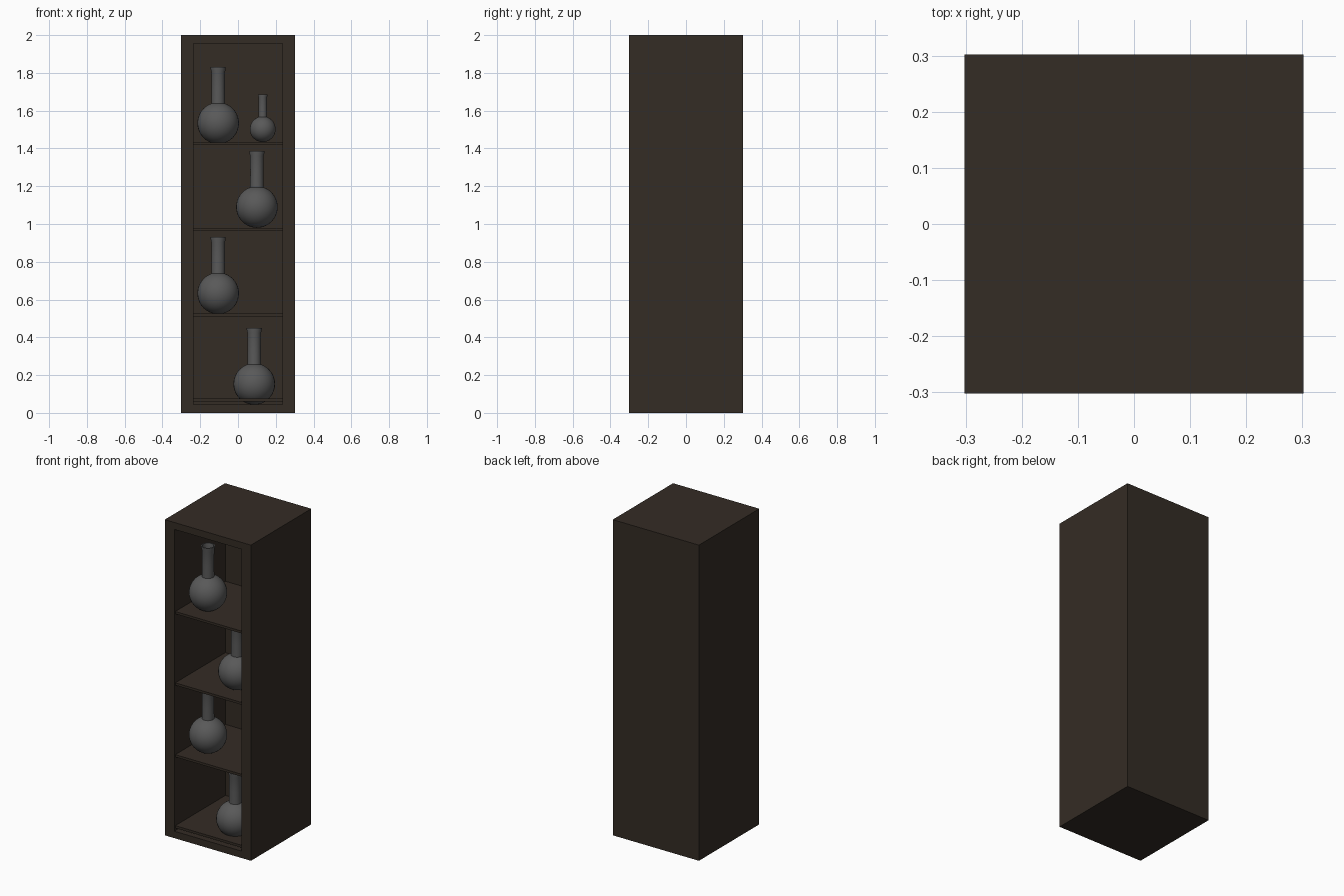
import bpy, bmesh, math
from mathutils import Vector

if "Cube" in bpy.data.objects:
    bpy.data.objects.remove(bpy.data.objects["Cube"])


def material(name, color):
    m = bpy.data.materials.new(name)
    m.diffuse_color = (*color, 1)
    m.use_nodes = True
    m.node_tree.nodes["Principled BSDF"].inputs["Base Color"].default_value = m.diffuse_color
    return m


WOOD = material("dark_wood", (0.034, 0.025, 0.018))
GREY = material("dark_grey", (0.1, 0.1, 0.1))

HALF = 0.302          # half width and depth of the cabinet
HEIGHT = 2.0
WALL = 0.067          # frame thickness around the opening
INNER = HALF - WALL
BACK = 0.21           # inner face of the back panel


def add_object(name, bm, mat):
    bmesh.ops.recalc_face_normals(bm, faces=bm.faces)
    me = bpy.data.meshes.new(name)
    bm.to_mesh(me)
    bm.free()
    me.materials.append(mat)
    ob = bpy.data.objects.new(name, me)
    bpy.context.collection.objects.link(ob)
    return ob


def box(bm, lo, hi):
    verts = bmesh.ops.create_cube(bm, size=1)["verts"]
    for v in verts:
        v.co = Vector([lo[i] if v.co[i] < 0 else hi[i] for i in range(3)])


# Cabinet: a box whose front is inset and pushed back
bm = bmesh.new()
box(bm, (-HALF, -HALF, 0), (HALF, HALF, HEIGHT))
front = min(bm.faces, key=lambda f: f.calc_center_median().y)
bmesh.ops.inset_region(bm, faces=[front], thickness=WALL - 0.005)
ext = bmesh.ops.extrude_face_region(bm, geom=[front])["geom"]
bmesh.ops.delete(bm, geom=[front], context="FACES_ONLY")
for v in ext:
    if isinstance(v, bmesh.types.BMVert):
        v.co.y = BACK
for v in bm.verts:    # exact opening width
    if abs(v.co.x) < HALF - 0.01:
        v.co.x = math.copysign(INNER, v.co.x)
add_object("cabinet_body", bm, WOOD)

# Shelves, including a thin floor board
for i, top in enumerate((0.075, 0.525, 0.98, 1.432)):
    bm = bmesh.new()
    box(bm, (-INNER, -HALF + 0.01, top - 0.015), (INNER, BACK, top))
    add_object(f"shelf_{i + 1}", bm, WOOD)


# Round flask with a hollow neck, lathed from a profile around the ball centre
def flask(name, x, y, z, scale=1.0):
    r, neck = 0.11, 0.036
    end = math.acos(neck / r)
    steps = 18
    profile = []
    for i in range(steps + 1):
        a = -math.pi / 2 + (end + math.pi / 2) * i / steps
        profile.append((r * math.cos(a) if i else 0, r * math.sin(a)))
    profile += [(0.035, 0.18), (0.036, 0.27), (0.040, 0.288), (0.040, 0.297),
                (0.033, 0.297), (0.029, 0.27), (0.029, 0.1), (0, 0.09)]
    bm = bmesh.new()
    verts = [bm.verts.new((px, 0, pz)) for px, pz in profile]
    edges = [bm.edges.new(p) for p in zip(verts, verts[1:])]
    bmesh.ops.spin(bm, geom=verts + edges, cent=(0, 0, 0), axis=(0, 0, 1),
                   angle=math.tau, steps=32)
    bmesh.ops.remove_doubles(bm, verts=bm.verts, dist=1e-5)
    ob = add_object(name, bm, GREY)
    ob.location = (x, y, z)
    ob.scale = (scale,) * 3
    bpy.ops.object.select_all(action="DESELECT")
    ob.select_set(True)
    bpy.context.view_layer.objects.active = ob
    bpy.ops.object.shade_smooth_by_angle(angle=math.radians(35))


flask("flask_bottom", 0.086, -0.15, 0.153)
flask("flask_lower", -0.105, -0.15, 0.633)
flask("flask_upper", 0.10, -0.15, 1.09)
flask("flask_top", -0.105, -0.15, 1.534)
flask("flask_small", 0.131, 0.03, 1.502, 0.62)
